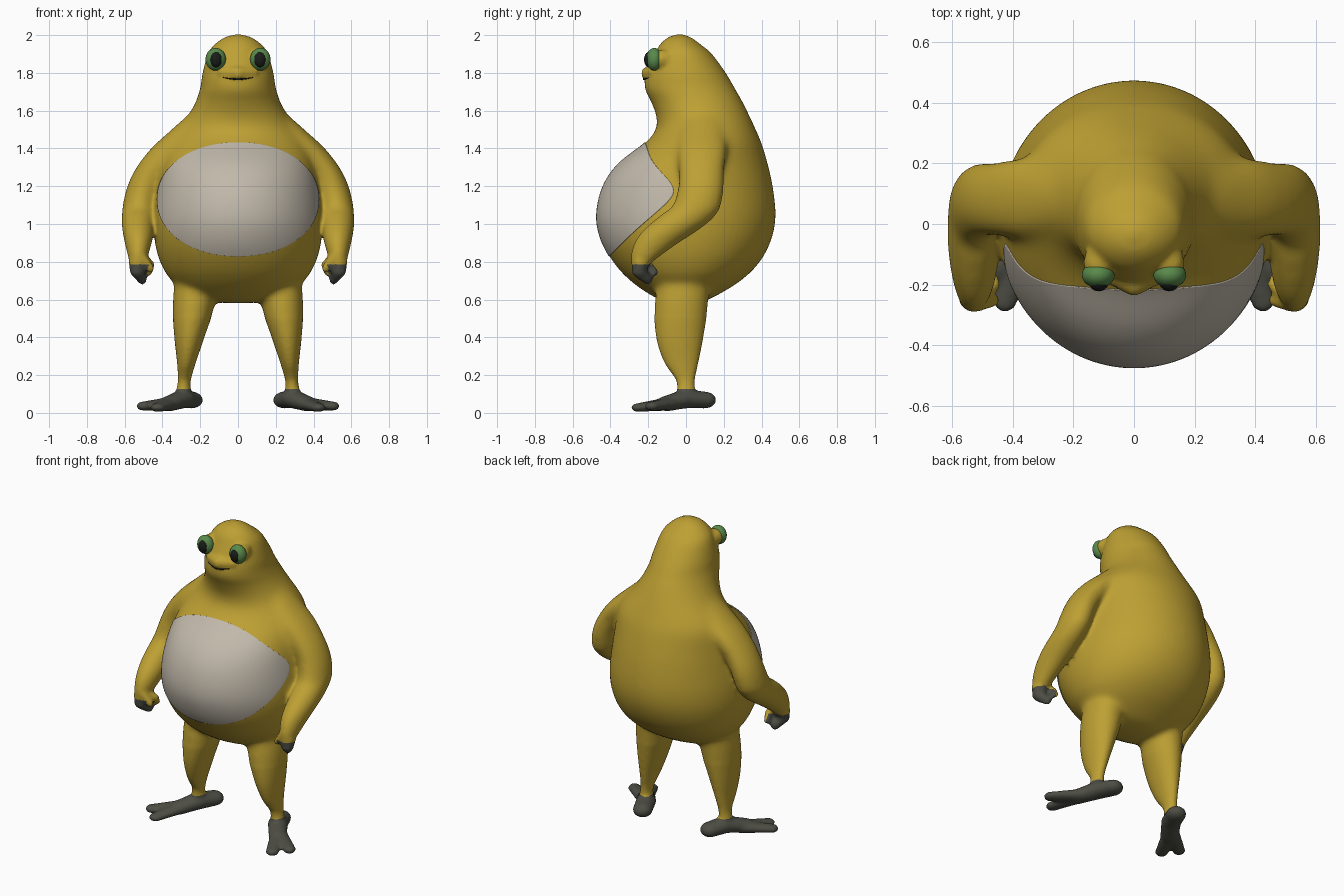
import bpy, bmesh, math
from mathutils import Vector, Matrix
from mathutils.bvhtree import BVHTree

if "Cube" in bpy.data.objects:
    bpy.data.objects.remove(bpy.data.objects["Cube"])


def material(name, rgb):
    m = bpy.data.materials.new(name)
    m.diffuse_color = (*rgb, 1)
    m.use_nodes = True
    m.node_tree.nodes["Principled BSDF"].inputs["Base Color"].default_value = m.diffuse_color
    return m


YELLOW = material("yellow_skin", (0.51, 0.35, 0.033))
DARK = material("dark_skin", (0.075, 0.075, 0.06))
PALE = material("pale_belly", (0.53, 0.48, 0.40))
GREEN = material("green_eye", (0.10, 0.25, 0.07))
BLACK = material("black", (0.01, 0.012, 0.01))


def smooth_rows(rows, steps=5):
    """Catmull-Rom interpolation through a list of number rows."""
    out = []
    for i in range(len(rows) - 1):
        a, b, c, d = (rows[min(max(i + k, 0), len(rows) - 1)] for k in (-1, 0, 1, 2))
        for s in range(steps):
            t = s / steps
            out.append([0.5 * (2 * q + (r - p) * t + (2 * p - 5 * q + 4 * r - u) * t * t
                               + (3 * q - p - 3 * r + u) * t ** 3)
                        for p, q, r, u in zip(a, b, c, d)])
    return out + [list(rows[-1])]


def loft(bm, rows, side=1, n=48):
    """Stack of horizontal ellipses; each row is z, x0, x1, y0, y1."""
    rings = []
    for z, x0, x1, y0, y1 in smooth_rows(rows):
        rings.append([bm.verts.new((side * ((x0 + x1) / 2 + (x1 - x0) / 2 * math.cos(a)),
                                    (y0 + y1) / 2 + (y1 - y0) / 2 * math.sin(a), z))
                      for a in (2 * math.pi * k / n for k in range(n))])
    for r, s in zip(rings, rings[1:]):
        for k in range(n):
            bm.faces.new((r[k], r[(k + 1) % n], s[(k + 1) % n], s[k]))
    bm.faces.new(rings[0])
    bm.faces.new(rings[-1])


def chain(bm, p, q, r0, r1, side=1, n=8, flat=(1, 1)):
    """Tapered run of overlapping balls from p to q, flattened in z at each end by flat."""
    for i in range(n):
        t = i / (n - 1)
        c = Vector(p).lerp(Vector(q), t)
        c.x *= side
        squash = Matrix.Diagonal((1, 1, flat[0] + (flat[1] - flat[0]) * t, 1))
        bmesh.ops.create_icosphere(bm, subdivisions=3, radius=r0 + (r1 - r0) * t,
                                   matrix=Matrix.Translation(c) @ squash)


def finish(bm, name, mats):
    mesh = bpy.data.meshes.new(name)
    bmesh.ops.recalc_face_normals(bm, faces=bm.faces)
    for f in bm.faces:
        f.smooth = True
    bm.to_mesh(mesh)
    bm.free()
    ob = bpy.data.objects.new(name, mesh)
    bpy.context.collection.objects.link(ob)
    for m in mats:
        mesh.materials.append(m)
    return ob


# Torso and head: z, half width, front y, back y
torso = [(2.004, .012, -.045, -.02), (1.988, .07, -.095, .025), (1.95, .124, -.138, .078),
         (1.9, .16, -.165, .137), (1.8, .187, -.21, .21), (1.72, .2, -.217, .257),
         (1.64, .227, -.182, .303), (1.56, .275, -.155, .343), (1.5, .325, -.16, .37),
         (1.43, .372, -.215, .4), (1.32, .402, -.357, .433), (1.2, .425, -.44, .46),
         (1.05, .445, -.473, .474), (.92, .442, -.45, .452), (.8, .412, -.385, .39),
         (.7, .352, -.295, .29), (.62, .255, -.18, .16), (.59, .16, -.11, .09),
         (.58, .02, -.02, .01)]
arm = [(1.64, .1, .2, .03, .15), (1.57, .15, .275, .0, .18), (1.49, .2, .365, -.03, .205),
       (1.4, .27, .462, -.045, .22), (1.3, .35, .54, -.042, .208),
       (1.2, .41, .588, -.044, .205), (1.1, .435, .611, -.07, .187), (1.05, .44, .615, -.13, .16),
       (1.0, .443, .615, -.19, .107), (.95, .447, .609, -.24, .037), (.9, .457, .599, -.272, -.04),
       (.84, .474, .585, -.29, -.125), (.79, .49, .572, -.288, -.19)]
leg = [(.75, .12, .33, -.14, .13), (.57, .125, .346, -.167, .117), (.4, .178, .337, -.158, .092),
       (.27, .222, .323, -.117, .067), (.18, .248, .318, -.057, .048), (.13, .25, .325, -.047, .047),
       (.07, .24, .335, -.05, .05)]

bm = bmesh.new()
loft(bm, [(z, -w, w, f, b) for z, w, f, b in torso], n=72)
for s in (1, -1):
    loft(bm, arm, s)
    loft(bm, leg, s)
    # Curled fingers and thumb
    chain(bm, (.53, -.24, .8), (.535, -.25, .745), .05, .036, s)
    chain(bm, (.535, -.25, .745), (.505, -.2, .7), .037, .03, s)
    chain(bm, (.5, -.23, .81), (.462, -.2, .785), .03, .022, s)
    chain(bm, (.462, -.2, .785), (.475, -.165, .74), .023, .021, s)
    chain(bm, (.51, -.26, .82), (.464, -.252, .765), .028, .022, s)
    # Heel, instep and two flattened toes
    chain(bm, (.245, .1, .068), (.29, 0, .075), .06, .06, s, flat=(.75, .85))
    chain(bm, (.29, 0, .075), (.36, -.1, .05), .06, .055, s, flat=(.85, .75))
    chain(bm, (.35, -.08, .05), (.425, -.25, .028), .05, .041, s, 10, (.75, .58))
    chain(bm, (.35, -.07, .05), (.5, -.18, .036), .05, .04, s, 10, (.75, .62))
    # Eye socket and upper lip
    chain(bm, (.112, -.105, 1.872), (.115, -.13, 1.872), .05, .052, s, 3)
    chain(bm, (0, -.2, 1.797), (.08, -.168, 1.802), .038, .03, s)
skin = finish(bm, "body_skin", [YELLOW])

# Fuse all the parts into one soft skin
bpy.context.view_layer.objects.active = skin
rm = skin.modifiers.new("fuse", 'REMESH')
rm.mode = 'VOXEL'
rm.voxel_size = 0.011
rm.use_smooth_shade = True
bpy.ops.object.modifier_apply(modifier="fuse")

# Extra softening where the arms and thighs join the torso
group = skin.vertex_groups.new(name="joints")
for v in skin.data.vertices:
    z = v.co.z
    w = max(min((z - 1.0) / .2, (1.68 - z) / .1, 1), min((z - .5) / .06, (.74 - z) / .06, .5), 0)
    if w > 0:
        group.add([v.index], w, 'REPLACE')
for name, iterations, vg in (("soften", 5, ""), ("soften_joints", 70, "joints")):
    sm = skin.modifiers.new(name, 'SMOOTH')
    sm.factor = 0.5
    sm.iterations = iterations
    sm.vertex_group = vg
    bpy.ops.object.modifier_apply(modifier=name)

# Dark hands and feet
mesh = skin.data
mesh.materials.clear()
mesh.materials.append(YELLOW)
mesh.materials.append(DARK)
for p in mesh.polygons:
    c = p.center
    p.use_smooth = True
    hand = c.z < .79 and abs(c.x) > .475 and c.y < -.1
    p.material_index = int(c.z < .125 or hand)

tree = BVHTree.FromPolygons([v.co for v in mesh.vertices],
                            [tuple(p.vertices) for p in mesh.polygons])


def on_front(x, z, lift):
    """Point on the front of the skin, lifted slightly off it."""
    hit, normal, _, _ = tree.ray_cast(Vector((x, -2, z)), Vector((0, 1, 0)))
    return hit + normal * lift


# Belly patch laid over the torso
bm = bmesh.new()
N, R = 96, 30
rings = []
for j in range(1, R + 1):
    r = math.sin(j / R * math.pi / 2)
    ring = []
    for k in range(N):
        a = 2 * math.pi * k / N
        cx, sz = math.cos(a), math.sin(a)
        x = .427 * r * math.copysign(abs(cx) ** .95, cx)
        z = 1.13 + .3 * r * math.copysign(abs(sz) ** .95, sz)
        ring.append(bm.verts.new(on_front(x, z, .004 if j < R else .001)))
    rings.append(ring)
centre = bm.verts.new(on_front(0, 1.13, .004))
for k in range(N):
    bm.faces.new((centre, rings[0][k], rings[0][(k + 1) % N]))
    for r, s in zip(rings, rings[1:]):
        bm.faces.new((r[k], s[k], s[(k + 1) % N], r[(k + 1) % N]))
finish(bm, "belly_patch", [PALE])

# Mouth line
cu = bpy.data.curves.new("mouth", 'CURVE')
cu.dimensions = '3D'
cu.bevel_depth = .005
sp = cu.splines.new('POLY')
sp.points.add(16)
for i, pt in enumerate(sp.points):
    x = -.08 + .01 * i
    pt.co = (*on_front(x, 1.767 + 1.4 * x * x, 0), 1)
    pt.radius = 1.15 - abs(x) / .1
cu.materials.append(BLACK)
bpy.context.collection.objects.link(bpy.data.objects.new("mouth", cu))


# Eyes
def ball(name, loc, size, mat):
    b = bmesh.new()
    bmesh.ops.create_uvsphere(b, u_segments=32, v_segments=20, radius=1,
                              matrix=Matrix.Translation(loc) @ Matrix.Diagonal((*size, 1)))
    finish(b, name, [mat])


for s, tag in ((1, "left"), (-1, "right")):
    ball(f"eye_{tag}", (s * .118, -.168, 1.872), (.054, .043, .06), GREEN)
    ball(f"pupil_{tag}", (s * .116, -.196, 1.87), (.031, .026, .041), BLACK)
